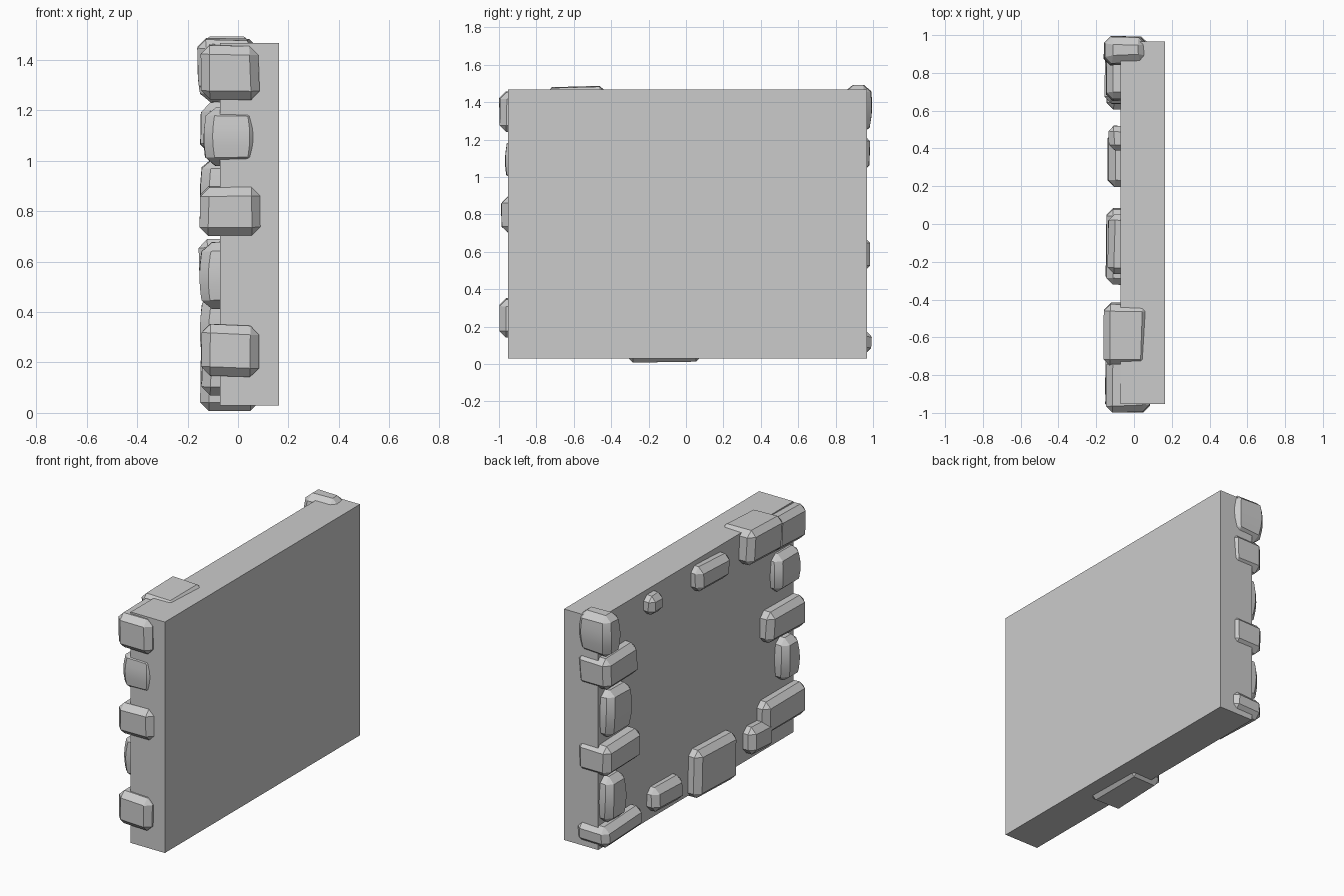
import bpy, bmesh, random
from math import radians
from mathutils import Vector, Matrix

if "Cube" in bpy.data.objects:
    bpy.data.objects.remove(bpy.data.objects["Cube"])

random.seed(4)


def finish(name, bm):
    bmesh.ops.recalc_face_normals(bm, faces=bm.faces)
    me = bpy.data.meshes.new(name)
    bm.to_mesh(me)
    bm.free()
    ob = bpy.data.objects.new(name, me)
    bpy.context.collection.objects.link(ob)
    return ob


def box(lo, hi):
    bm = bmesh.new()
    lo, hi = Vector(lo), Vector(hi)
    size, mid = hi - lo, (hi + lo) / 2
    bmesh.ops.create_cube(bm, size=1, matrix=Matrix.Translation(mid) @ Matrix.Diagonal((*size, 1)))
    return bm, mid, size


def stone(name, x, y, z, tilt=0, barrel=False, chamfer=0.035):
    """Chamfered, slightly irregular block; barrel blocks bulge along z."""
    bm, mid, size = box((x[0], y[0], z[0]), (x[1], y[1], z[1]))
    for v in bm.verts:  # pull corners in a little
        for i in range(3):
            v.co[i] += (mid[i] - v.co[i]) / (size[i] / 2) * random.uniform(0, 0.012)
    if barrel:
        upright = [e for e in bm.edges
                   if abs(e.verts[0].co.z - e.verts[1].co.z) > size.z * 0.6]
        bmesh.ops.subdivide_edges(bm, edges=upright, cuts=5, use_grid_fill=True)
        for v in bm.verts:
            t = (v.co.z - mid.z) / (size.z / 2)
            for i in (0, 1):
                side = 1 if v.co[i] > mid[i] else -1
                v.co[i] -= side * 0.016 * t * t
    sharp = [e for e in bm.edges if e.calc_face_angle(0) > radians(45)]
    bmesh.ops.bevel(bm, geom=sharp, offset=chamfer, segments=1, affect='EDGES', profile=0.5)
    bmesh.ops.rotate(bm, verts=bm.verts, cent=mid, matrix=Matrix.Rotation(radians(tilt), 3, 'X'))
    ob = finish(name, bm)
    if barrel:
        bpy.ops.object.select_all(action='DESELECT')
        bpy.context.view_layer.objects.active = ob
        ob.select_set(True)
        bpy.ops.object.shade_smooth_by_angle(angle=radians(25))
    return ob


# Plain wall slab
finish("wall_slab", box((-0.072, -0.952, 0.03), (0.163, 0.967, 1.467))[0])

# Stones along the front end; long ones wrap round the corner
stone("front_stone_1", (-0.15, 0.09), (-1.0, -0.70), (1.24, 1.465), 1)
stone("front_stone_2", (-0.145, 0.092), (-0.972, -0.72), (0.97, 1.215), 0, True)
stone("front_stone_3", (-0.155, 0.095), (-0.995, -0.62), (0.70, 0.90), 1)
stone("front_stone_4", (-0.158, 0.06), (-0.945, -0.76), (0.41, 0.685), 0, True)
stone("front_stone_5", (-0.148, 0.09), (-1.0, -0.59), (0.14, 0.355), 0)

# Stones along the back end
stone("back_stone_1", (-0.165, 0.075), (0.835, 1.0), (1.23, 1.5), -2, True)
stone("back_stone_2", (-0.155, 0.08), (0.65, 0.992), (1.025, 1.235), -2)
stone("back_stone_3", (-0.155, 0.06), (0.70, 0.96), (0.71, 1.01), 0, True)
stone("back_stone_4", (-0.158, 0.08), (0.63, 0.992), (0.495, 0.69), -2)
stone("back_stone_5", (-0.155, 0.06), (0.76, 0.96), (0.18, 0.48), 0, True)
stone("back_stone_6", (-0.15, 0.08), (0.60, 1.0), (0.05, 0.19), -2)

# Stones near the top edge
stone("top_stone_1", (-0.165, 0.08), (-0.75, -0.415), (1.26, 1.488), 2)
stone("top_stone_2", (-0.145, 0.0), (-0.27, 0.06), (1.27, 1.44), 2)
stone("top_stone_3", (-0.14, 0.0), (0.385, 0.525), (1.31, 1.44), 2, chamfer=0.03)

# Stones near the bottom edge
stone("bottom_stone_1", (-0.145, 0.0), (0.19, 0.49), (0.075, 0.235), 2)
stone("bottom_stone_2", (-0.155, 0.09), (-0.325, 0.09), (0.003, 0.31), 1.5)
stone("bottom_stone_3", (-0.15, 0.0), (-0.68, -0.45), (0.07, 0.25), 2)
